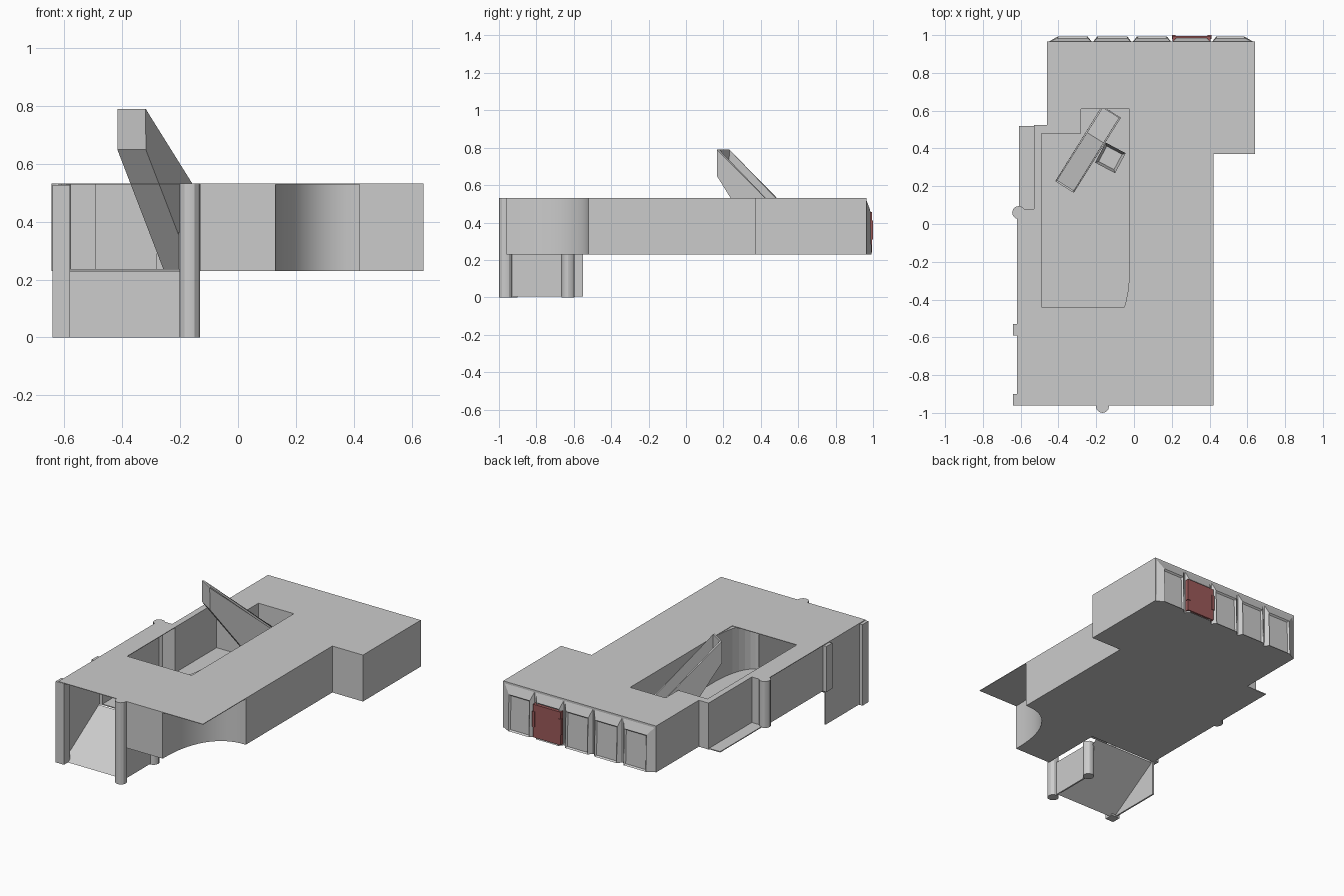
import bpy, bmesh, math
from mathutils import Vector

if "Cube" in bpy.data.objects:
    bpy.data.objects.remove(bpy.data.objects["Cube"])


def finish(name, bm, smooth=False):
    bmesh.ops.recalc_face_normals(bm, faces=bm.faces)
    me = bpy.data.meshes.new(name)
    bm.to_mesh(me)
    bm.free()
    ob = bpy.data.objects.new(name, me)
    bpy.context.collection.objects.link(ob)
    if smooth:
        bpy.context.view_layer.objects.active = ob
        ob.select_set(True)
        bpy.ops.object.shade_smooth_by_angle(angle=math.radians(30))
        ob.select_set(False)
    return ob


def prism(name, pts, z0, z1, smooth=False):
    bm = bmesh.new()
    f = bm.faces.new([bm.verts.new((x, y, z0)) for x, y in pts])
    r = bmesh.ops.extrude_face_region(bm, geom=[f])
    vs = [g for g in r["geom"] if isinstance(g, bmesh.types.BMVert)]
    bmesh.ops.translate(bm, verts=vs, vec=(0, 0, z1 - z0))
    return finish(name, bm, smooth)


def box(name, x0, x1, y0, y1, z0, z1):
    return prism(name, [(x0, y0), (x1, y0), (x1, y1), (x0, y1)], z0, z1)


def post(name, x, y, z0, z1, r=0.035, n=12):
    pts = [(x + r * math.cos(2 * math.pi * i / n), y + r * math.sin(2 * math.pi * i / n))
           for i in range(n)]
    return prism(name, pts, z0, z1, True)


def cut(ob, cutter):
    m = ob.modifiers.new("cut", "BOOLEAN")
    m.operation = "DIFFERENCE"
    m.solver = "EXACT"
    m.object = cutter
    cutter.hide_render = True
    cutter.hide_viewport = True


def arc(cx, cy, rx, ry, a0, a1, n=12, p=1.0):
    out = []
    for i in range(n + 1):
        a = math.radians(a0 + (a1 - a0) * i / n)
        c, s = math.cos(a), math.sin(a)
        out.append((cx + rx * math.copysign(abs(c) ** p, c), cy + ry * math.copysign(abs(s) ** p, s)))
    return out


Z0, Z1 = 0.23, 0.532
back_outline = [(0.42, 0.37), (0.64, 0.37), (0.64, 0.965), (-0.46, 0.965),
                (-0.46, 0.525), (-0.53, 0.525), (-0.53, 0.08)]
opening_back = [(-0.025, 0.48), (-0.025, 0.61), (-0.28, 0.61), (-0.28, 0.48), (-0.49, 0.48)]

# main body with a concave front corner, hollowed by the room
body = prism("main_body", [(-0.13, -0.96)] + arc(0.42, -0.96, 0.29, 0.44, 180, 90, 14, 0.85)
             + back_outline + [(-0.615, 0.08), (-0.615, -0.55), (-0.13, -0.55)],
             Z0, Z1 - 0.004, True)
room = prism("room_cutter", [(-0.59, -0.7), (-0.14, -0.7)]
             + arc(-0.14, -0.25, 0.115, 0.3, -90, 0, 8) + opening_back
             + [(-0.49, 0.05), (-0.59, 0.05)], Z0 + 0.006, 0.7)
cut(body, room)

# thin roof sheet overhanging the front corners
roof = prism("roof", [(-0.62, -0.96), (0.42, -0.96)] + back_outline + [(-0.62, 0.08)],
             Z1 - 0.004, Z1)
hole = prism("roof_cutter", [(-0.49, -0.44), (-0.025, -0.44)] + opening_back, 0.4, 0.7)
cut(roof, hole)

# side ledge and entrance walls
box("side_ledge", -0.61, -0.53, 0.08, 0.52, Z0, Z0 + 0.006)
box("entrance_left_wall", -0.62, -0.61, -0.95, -0.55, 0.005, Z1 - 0.004)
box("entrance_right_wall", -0.175, -0.165, -0.96, -0.63, 0.005, Z0)

# entrance ramp
bm = bmesh.new()
bm.faces.new([bm.verts.new(c) for c in ((-0.61, -0.92, 0), (-0.17, -0.92, 0),
                                        (-0.17, -0.56, Z0), (-0.61, -0.56, Z0))])
finish("entrance_ramp", bm)

# posts
post("front_post", -0.167, -0.965, 0, Z1)
post("ramp_post", -0.167, -0.63, 0, Z0)
post("side_post", -0.61, 0.06, Z0, Z1)
box("corner_post", -0.64, -0.58, -0.96, -0.90, 0, Z1 - 0.005)
box("side_bar", -0.64, -0.61, -0.59, -0.53, Z0, Z1 - 0.005)

# slanted chute rising out of the opening
start, d, n = Vector((-0.365, 0.2)), Vector((0.53, 0.85)), Vector((0.85, -0.53)) * 0.054
prof = [(0, 0.79), (0, 0.65), (0.3, Z0 + 0.006), (0.46, Z0 + 0.006), (0.46, 0.39)]
bm = bmesh.new()
rows = []
for side in (-1, 1):
    rows.append([bm.verts.new((*(start + d * s + n * side), z)) for s, z in prof])
    bm.faces.new(rows[-1])
for i in range(len(prof) - 1):
    bm.faces.new((rows[0][i], rows[0][i + 1], rows[1][i + 1], rows[1][i]))
chute = finish("chute", bm)
m = chute.modifiers.new("thickness", "SOLIDIFY")
m.thickness, m.offset = 0.012, 0

# open crate beside the chute
bm = bmesh.new()
bmesh.ops.create_cube(bm, size=1)
bmesh.ops.scale(bm, vec=(0.12, 0.12, 0.13), verts=bm.verts)
top = [f for f in bm.faces if f.normal.z > 0.9]
bmesh.ops.inset_region(bm, faces=top, thickness=0.02, depth=0)
bmesh.ops.translate(bm, verts=top[0].verts, vec=(0, 0, -0.08))
crate = finish("crate", bm)
crate.location, crate.rotation_euler = (-0.125, 0.35, Z0 + 0.07), (0, 0, math.radians(-28))

# back bays with chamfered edges and recessed panels
red = bpy.data.materials.new("red_door")
red.diffuse_color = (0.33, 0.1, 0.1, 1)
red.use_nodes = True
red.node_tree.nodes["Principled BSDF"].inputs["Base Color"].default_value = red.diffuse_color
edges = [-0.46, -0.22, -0.01, 0.2, 0.41, 0.64]
for i, (a, b) in enumerate(zip(edges, edges[1:])):
    bm = bmesh.new()
    la, lb = (0.055 if i == 0 else 0.025), (0.055 if i == 4 else 0.025)
    q0 = [bm.verts.new(c) for c in ((a, 0.96, Z0), (b, 0.96, Z0), (b, 0.96, Z1), (a, 0.96, Z1))]
    q1 = [bm.verts.new(c) for c in ((a + la, 0.992, Z0), (b - lb, 0.992, Z0),
                                    (b - lb, 0.985, 0.465), (a + la, 0.985, 0.465))]
    bm.faces.new(q0)
    front = bm.faces.new(q1)
    for k in range(4):
        bm.faces.new((q0[k], q0[(k + 1) % 4], q1[(k + 1) % 4], q1[k]))
    bmesh.ops.recalc_face_normals(bm, faces=bm.faces)
    bmesh.ops.inset_region(bm, faces=[front], thickness=0.012, depth=-0.01)
    finish(f"back_bay_{i + 1}", bm)

# red door with side handles in the fourth bay
parts = [box("red_door", 0.205, 0.405, 0.97, 0.995, Z0 + 0.01, 0.455)]
for x in (0.2, 0.39):
    parts.append(box("door_handle", x, x + 0.02, 0.98, 1.0, 0.31, 0.41))
for p in parts:
    p.data.materials.append(red)
